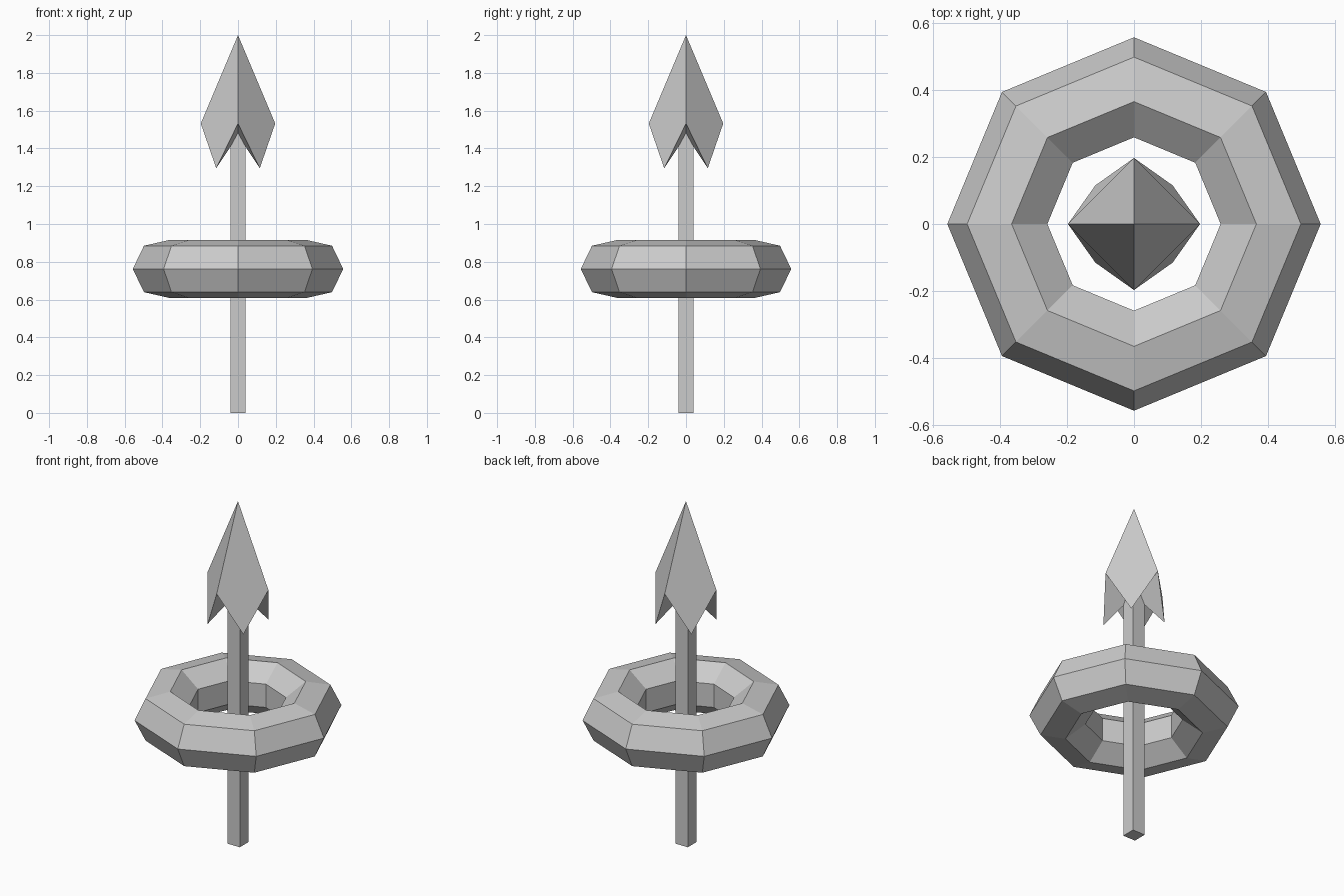
import bpy
import bmesh
from math import cos, sin, pi

if "Cube" in bpy.data.objects:
    bpy.data.objects.remove(bpy.data.objects["Cube"])

# shaft: square post reaching into the arrowhead
bpy.ops.mesh.primitive_cube_add(size=1, location=(0, 0, 0.76))
shaft = bpy.context.object
shaft.name = "shaft"
shaft.scale = (0.08, 0.08, 1.52)

# ring: eight segments around, seven-sided section
bpy.ops.mesh.primitive_torus_add(
    major_segments=8, minor_segments=7,
    major_radius=0.40, minor_radius=0.157, location=(0, 0, 0.762))
bpy.context.object.name = "ring"

# arrowhead: four ridges with barbs between them and a hollowed underside
bm = bmesh.new()
apex = bm.verts.new((0, 0, 2.0))
hollow = bm.verts.new((0, 0, 1.47))
rim = []
for i in range(8):
    r, z = (0.163, 1.295) if i % 2 else (0.197, 1.532)
    a = i * pi / 4
    rim.append(bm.verts.new((r * cos(a), r * sin(a), z)))
for i in range(0, 8, 2):
    ridge, barb, following = rim[i], rim[i + 1], rim[(i + 2) % 8]
    bm.faces.new((ridge, barb, following, apex))
    bm.faces.new((barb, ridge, hollow))
    bm.faces.new((following, barb, hollow))
bmesh.ops.recalc_face_normals(bm, faces=bm.faces)
mesh = bpy.data.meshes.new("arrowhead")
bm.to_mesh(mesh)
bm.free()
bpy.context.collection.objects.link(bpy.data.objects.new("arrowhead", mesh))
